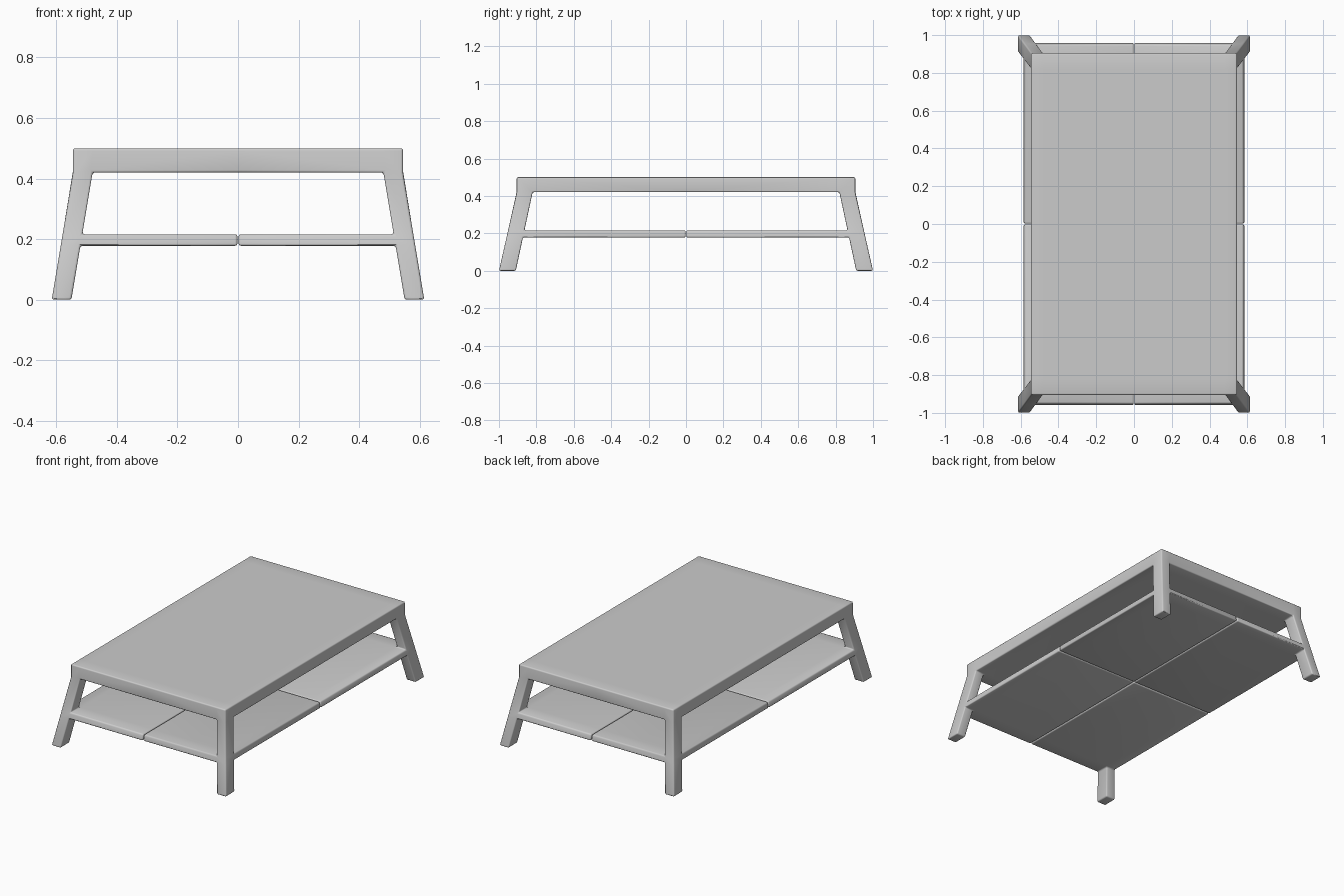
import bpy, bmesh, math

if "Cube" in bpy.data.objects:
    bpy.data.objects.remove(bpy.data.objects["Cube"])

# Levels of the table: floor, shelf bottom, shelf top, tabletop bottom, tabletop top
Z = [0.0, 0.178, 0.216, 0.42, 0.5]
LEG_TOP = 0.42


def lerp_down(at_top, at_floor, z):
    """Position on the splayed leg; vertical above the tabletop's underside."""
    t = min(z / LEG_TOP, 1.0)
    return at_floor + (at_top - at_floor) * t


def coords(i, j, k):
    z = Z[k]
    centre = 0.0 if k >= 3 else 0.002   # narrow gap between shelf panels
    x = [centre, lerp_down(0.48, 0.55, z), lerp_down(0.545, 0.615, z)][i]
    y = [centre, lerp_down(0.82, 0.91, z), lerp_down(0.905, 1.0, z)][j]
    return x, y, z


# Cells filled in one quarter: leg column, shelf layer, tabletop layer
filled = {(1, 1, k) for k in range(4)}
filled |= {(i, j, k) for i in range(2) for j in range(2) for k in (1, 3)}

bm = bmesh.new()
verts = {}


def vert(key):
    if key not in verts:
        verts[key] = bm.verts.new(coords(*key))
    return verts[key]


for cell in sorted(filled):
    for axis in range(3):
        for side in (0, 1):
            near = list(cell)
            near[axis] += 1 if side else -1
            if tuple(near) in filled:
                continue
            # tabletop stays open at the mirror planes
            if cell[2] == 3 and axis < 2 and near[axis] < 0:
                continue
            a, b = [n for n in range(3) if n != axis]
            loop = []
            for da, db in ((0, 0), (1, 0), (1, 1), (0, 1)):
                p = list(cell)
                p[axis] += side
                p[a] += da
                p[b] += db
                loop.append(vert(tuple(p)))
            flip = (side == 0) != (axis == 1)
            bm.faces.new(loop[::-1] if flip else loop)

# Soften all sharp edges and inner corners
bm.normal_update()
sharp = [e for e in bm.edges
         if len(e.link_faces) == 2 and e.calc_face_angle() > math.radians(30)]
bmesh.ops.bevel(bm, geom=sharp, offset=0.008, offset_type='OFFSET',
                segments=3, profile=0.5, affect='EDGES', clamp_overlap=True)

# Table: quarter mirrored across both axes
mesh = bpy.data.meshes.new("coffee_table")
bm.to_mesh(mesh)
bm.free()
table = bpy.data.objects.new("coffee_table", mesh)
bpy.context.collection.objects.link(table)
bpy.context.view_layer.objects.active = table
table.select_set(True)
bpy.ops.object.shade_smooth_by_angle(angle=math.radians(35))
mirror = table.modifiers.new("mirror", 'MIRROR')
mirror.use_axis = (True, True, False)
mirror.merge_threshold = 0.0005
